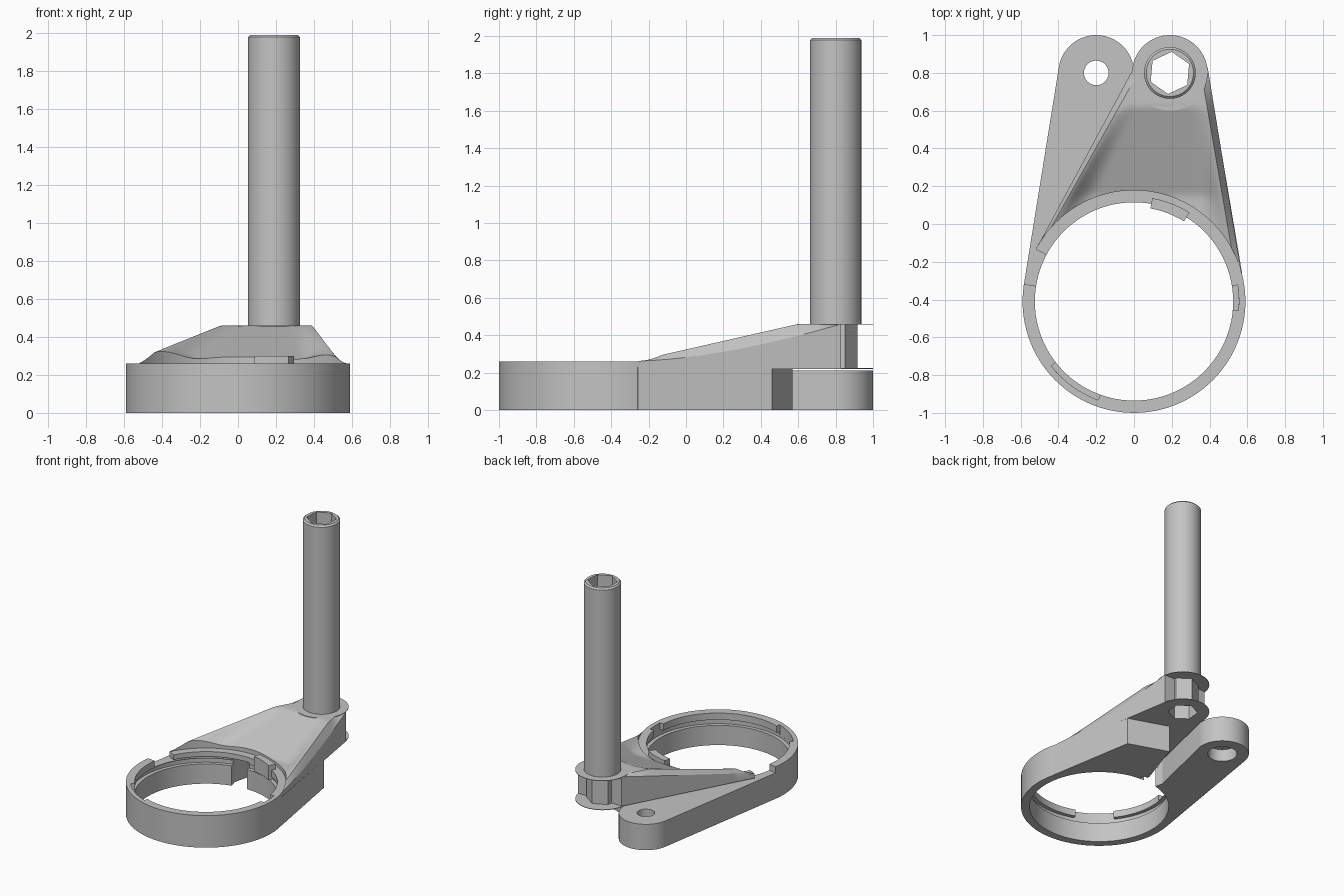
import bpy, bmesh, math
from math import radians, cos, sin
from mathutils import Vector

cube = bpy.data.objects.get("Cube")
if cube:
    bpy.data.objects.remove(cube, do_unlink=True)

grey = bpy.data.materials.new("plain grey")
grey.use_nodes = True
GREY = (0.55, 0.55, 0.55, 1)
grey.diffuse_color = GREY
grey.node_tree.nodes["Principled BSDF"].inputs["Base Color"].default_value = GREY

RING = (0, -0.41)
R_IN, R_GROOVE, R_OUT = 0.525, 0.555, 0.59
POLE = (0.19, 0.8)
PIVOT = (-0.2, 0.8)
GAP_LOW, GAP_HIGH, ARM_TOP = 0.21, 0.22, 0.46


def arc(centre, r, a0, a1, n):
    """Points along an arc, angles in degrees."""
    angles = [radians(a0 + (a1 - a0) * i / n) for i in range(n + 1)]
    return [(centre[0] + r * cos(a), centre[1] + r * sin(a)) for a in angles]


def finish(bm, name):
    bmesh.ops.recalc_face_normals(bm, faces=bm.faces)
    mesh = bpy.data.meshes.new(name)
    bm.to_mesh(mesh)
    bm.free()
    mesh.materials.append(grey)
    obj = bpy.data.objects.new(name, mesh)
    bpy.context.collection.objects.link(obj)
    return obj


def prism(name, outline, z0, z1):
    bm = bmesh.new()
    face = bm.faces.new([bm.verts.new((x, y, z0)) for x, y in outline])
    top = bmesh.ops.extrude_face_region(bm, geom=[face])["geom"]
    for v in top:
        if isinstance(v, bmesh.types.BMVert):
            v.co.z = z1
    return finish(bm, name)


def disc(name, centre, r, z0, z1, sides=64, turn=0):
    return prism(name, arc(centre, r, turn, turn + 360, sides)[:-1], z0, z1)


def band(name, r0, r1, z0, z1, a0=0, a1=360):
    """Part of a ring with a square section."""
    full = a1 - a0 == 360
    n = 96 if full else max(4, round((a1 - a0) / 4))
    inner, outer = arc(RING, r0, a0, a1, n), arc(RING, r1, a0, a1, n)
    bm = bmesh.new()
    loops = []
    for p, q in list(zip(inner, outer))[:n if full else n + 1]:
        loops.append([bm.verts.new(c) for c in
                      ((*p, z0), (*q, z0), (*q, z1), (*p, z1))])
    pairs = list(zip(loops, loops[1:])) + ([(loops[-1], loops[0])] if full else [])
    for a, b in pairs:
        for k in range(4):
            j = (k + 1) % 4
            bm.faces.new((a[k], a[j], b[j], b[k]))
    if not full:
        bm.faces.new(loops[0])
        bm.faces.new(loops[-1])
    return finish(bm, name)


def cut(obj, *cutters):
    for cutter in cutters:
        cutter.hide_render = True
        mod = obj.modifiers.new("cut", "BOOLEAN")
        mod.operation, mod.solver, mod.object = "DIFFERENCE", "EXACT", cutter
        bpy.context.view_layer.objects.active = obj
        bpy.ops.object.modifier_apply(modifier=mod.name)
        bpy.data.objects.remove(cutter, do_unlink=True)
    return obj


def hex_bore():
    return disc("bore_cutter", POLE, 0.112, -0.2, 2.2, 6, 25)


# Clamp ring with inner groove, bayonet entries and the split between the arms
ring = band("clamp_ring", R_IN, R_OUT, 0, 0.26)
cut(ring, band("groove_cutter", 0.5, R_GROOVE, 0.16, 0.205))
for a0, a1 in ((58, 80), (218, 250), (-5, 9)):
    cut(ring, band("entry_cutter", 0.5, R_GROOVE, 0.18, 0.3, a0, a1))
cut(ring,
    band("notch_cutter", 0.5, 0.65, GAP_LOW, 0.3, 152, 171),
    band("slot_cutter", 0.5, 0.65, GAP_LOW, GAP_HIGH, 88, 153),
    band("split_cutter", 0.5, 0.65, -0.1, GAP_HIGH, 90, 104))

# Lower arm with its pivot hole and a counterbore underneath
outline = (arc(RING, 0.57, 172, 104, 24) + [(-0.143, 0.163)]
           + arc(PIVOT, 0.2, -9, 171, 40) + arc(RING, R_OUT, 170, 172, 1))
lower_arm = prism("lower_arm", outline, 0, GAP_LOW)
cut(lower_arm, disc("hole_cutter", PIVOT, 0.065, -0.1, 0.4),
    disc("counterbore_cutter", PIVOT, 0.11, -0.1, 0.1))

# Block joining the upper arm to the ring down to the base
prism("arm_base_block", arc(RING, 0.57, 90, 14, 24)
      + [(0.572, -0.257), (0.45, 0.46), (0.13, 0.57), (0, 0.18)], 0, 0.23)


# Upper arm: a lofted ramp from the ring to the pole, dished in the middle
def arm_point(s, t):
    a = radians(152 + (15 - 152) * s)
    start = Vector((RING[0] + 0.588 * cos(a), RING[1] + 0.588 * sin(a)))
    end = Vector((0.39 * s, 0.83))
    p = start.lerp(end, t)

    def ramp(y0, y1, z0):
        return z0 + (ARM_TOP - z0) * min(max((p.y - y0) / (y1 - y0), 0), 1)

    edge = ramp(-0.28, 0.6, 0.26)
    middle = ramp(0.15, 0.62, 0.285)
    side = 0.262 + 0.198 * t ** (1 + 0.6 * s)
    border = min(s, 1 - s)
    dish = min(1, max(0, (border - 0.1) / 0.2))
    dish = dish * dish * (3 - 2 * dish)
    z = edge + (min(middle, edge) - edge) * dish
    z = side + (z - side) * min(1, border / 0.1)
    return (p.x, p.y, z)


NS, NT = 40, 32
bm = bmesh.new()
grid = [[bm.verts.new(arm_point(i / NS, j / NT)) for i in range(NS + 1)]
        for j in range(NT + 1)]
for j in range(NT):
    for i in range(NS):
        bm.faces.new((grid[j][i], grid[j][i + 1], grid[j + 1][i + 1], grid[j + 1][i]))
bottom = bmesh.ops.extrude_face_region(bm, geom=list(bm.faces))["geom"]
for v in bottom:
    if isinstance(v, bmesh.types.BMVert):
        v.co.z = GAP_HIGH
cut(finish(bm, "upper_arm"), hex_bore())

# Thin round plates at the arm end, and the hexagonal sleeve between them
for name, z in (("lower_plate", GAP_HIGH), ("upper_plate", ARM_TOP - 0.004)):
    cut(disc(name, POLE, 0.2, z, z + 0.004), hex_bore())
cut(disc("hex_sleeve", POLE, 0.118, GAP_HIGH, ARM_TOP, 6, 25), hex_bore())

# Pole with a chamfered top edge and a hexagonal bore
pole = disc("pole", POLE, 0.137, ARM_TOP, 1.99)
bm = bmesh.new()
bm.from_mesh(pole.data)
rim = [e for e in bm.edges if all(v.co.z > 1.9 for v in e.verts)]
bmesh.ops.bevel(bm, geom=rim, offset=0.012, segments=1, affect="EDGES")
bm.to_mesh(pole.data)
bm.free()
cut(pole, hex_bore())

# Smooth the round walls and keep the edges sharp
bpy.ops.object.select_all(action="DESELECT")
for obj in bpy.context.collection.objects:
    if obj.type == "MESH" and grey.name in obj.data.materials:
        obj.select_set(True)
        bpy.context.view_layer.objects.active = obj
bpy.ops.object.shade_smooth_by_angle(angle=radians(25))
